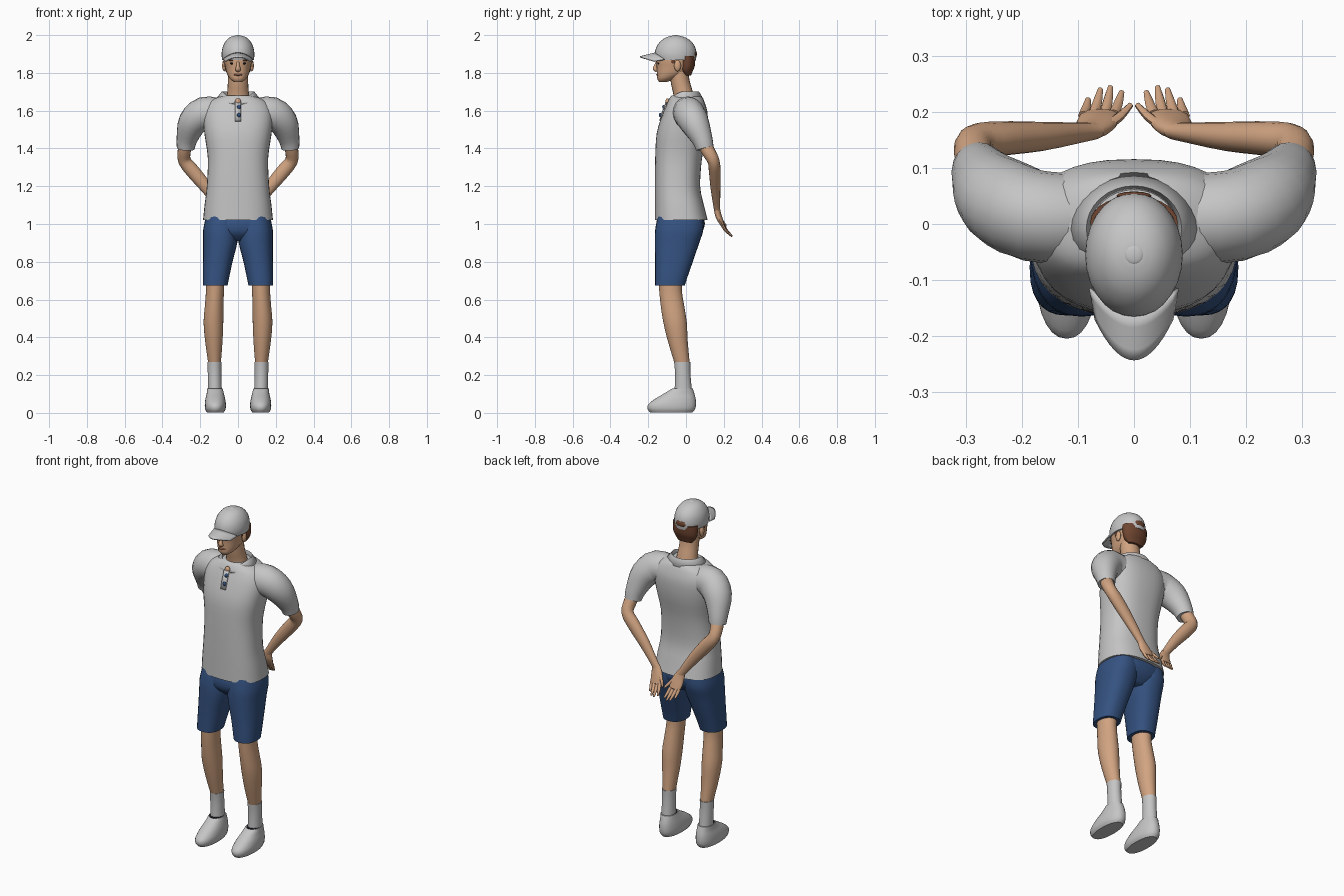
import bpy, bmesh
from math import sin, cos, pi, copysign
from mathutils import Vector

cube = bpy.data.objects.get("Cube")
if cube:
    bpy.data.objects.remove(cube)


def material(name, r, g, b):
    m = bpy.data.materials.new(name)
    m.use_nodes = True
    m.diffuse_color = (r, g, b, 1)
    m.node_tree.nodes["Principled BSDF"].inputs["Base Color"].default_value = (r, g, b, 1)
    return m


WHITE = material("pale grey cloth", .56, .56, .56)
SKIN = material("skin", .64, .37, .22)
NAVY = material("navy cloth", .035, .085, .22)
HAIR = material("brown hair", .16, .06, .03)
LIP = material("lip", .36, .14, .09)
DARK = material("dark trim", .015, .015, .025)


def mesh(name, verts, faces, mat, pair=False, thick=0):
    """Make one object, or a left and right pair."""
    for prefix, s in ((("left_", 1), ("right_", -1)) if pair else (("", 1),)):
        bm = bmesh.new()
        vs = [bm.verts.new((v[0] * s, v[1], v[2])) for v in verts]
        for f in faces:
            bm.faces.new([vs[i] for i in f])
        bmesh.ops.recalc_face_normals(bm, faces=bm.faces)
        me = bpy.data.meshes.new(prefix + name)
        bm.to_mesh(me)
        bm.free()
        me.materials.append(mat)
        ob = bpy.data.objects.new(prefix + name, me)
        bpy.context.collection.objects.link(ob)
        if thick:
            ob.modifiers.new("thickness", "SOLIDIFY").thickness = thick
        bpy.ops.object.select_all(action="DESELECT")
        ob.select_set(True)
        bpy.context.view_layer.objects.active = ob
        bpy.ops.object.shade_smooth_by_angle(angle=pi / 4)


def smooth(rows, steps=3):
    """Catmull-Rom through rows of numbers."""
    out = []
    for i in range(len(rows) - 1):
        quad = [rows[max(0, min(len(rows) - 1, i + k))] for k in (-1, 0, 1, 2)]
        for j in range(steps):
            t = j / steps
            out.append([b + t * ((c - a) + t * ((2*a - 5*b + 4*c - d) + t * (3*b - a - 3*c + d))) / 2
                        for a, b, c, d in zip(*quad)])
    return out + [list(rows[-1])]


def skin_rings(name, rings, mat, pair, caps=True):
    n = len(rings[0])
    verts = [v for ring in rings for v in ring]
    faces = [(k*n + i, k*n + (i+1) % n, (k+1)*n + (i+1) % n, (k+1)*n + i)
             for k in range(len(rings) - 1) for i in range(n)]
    if caps:
        faces += [tuple(range(n)), tuple(range(len(verts) - n, len(verts)))]
    mesh(name, verts, faces, mat, pair)


def stack(name, rows, mat, pair=False, power=1, n=28):
    """Level sections: z, centre x, half width, front y, back y."""
    def sq(v):
        return copysign(abs(v) ** power, v)
    rings = []
    for z, cx, w, f, b in smooth(rows):
        rings.append([(cx + w * sq(cos(2*pi*i/n)), (f+b)/2 + (b-f)/2 * sq(sin(2*pi*i/n)), z)
                      for i in range(n)])
    skin_rings(name, rings, mat, pair)


def tube(name, rows, mat, pair=True, n=16, ref=(0, 1, 0)):
    """Sections square to a path: x, y, z, radius along ref, other radius."""
    pts = smooth(rows)
    rings = []
    for k, p in enumerate(pts):
        t = (Vector(pts[min(k+1, len(pts)-1)][:3]) - Vector(pts[max(k-1, 0)][:3])).normalized()
        u = Vector(ref)
        u = (u - t * u.dot(t)).normalized()
        v = t.cross(u)
        rings.append([Vector(p[:3]) + u * p[3] * cos(2*pi*i/n) + v * p[4] * sin(2*pi*i/n)
                      for i in range(n)])
    skin_rings(name, rings, mat, pair)


def blob(name, c, r, mat, pair=False, n=12):
    rings = [[(c[0] + r[0]*sin(a)*cos(2*pi*i/n), c[1] + r[1]*sin(a)*sin(2*pi*i/n), c[2] + r[2]*cos(a))
              for i in range(n)] for a in [pi * (k + .1) / 8.2 for k in range(9)]]
    skin_rings(name, rings, mat, pair)


def strip(name, edges, mat, thick):
    """Surface through several equal point rows."""
    n = len(edges[0])
    mesh(name, [p for e in edges for p in e],
         [(k*n+i, k*n+i+1, k*n+n+i+1, k*n+n+i) for k in range(len(edges)-1) for i in range(n-1)],
         mat, thick=thick)


# Shirt body and sleeves
stack("shirt_body", [(1.02, 0, .185, -.165, .115), (1.1, 0, .177, -.165, .095),
                     (1.2, 0, .165, -.165, .075), (1.35, 0, .16, -.163, .085),
                     (1.48, 0, .178, -.155, .11), (1.58, 0, .185, -.125, .115),
                     (1.64, 0, .16, -.1, .1), (1.67, 0, .11, -.085, .085),
                     (1.68, 0, .08, -.075, .065)], WHITE, power=.8, n=36)
tube("sleeve", [(.1, .01, 1.58, .08, .085), (.18, .015, 1.585, .082, .088),
                (.24, .045, 1.535, .078, .078), (.27, .085, 1.45, .056, .056),
                (.277, .1, 1.4, .047, .047)], WHITE, n=20)

# Folded collar, open at the front
inner, fold, outer = [], [], []
for i in range(31):
    a = (i / 15 - 1) * pi * .95
    dip = max(0, -cos(a)) ** 2
    inner.append((.07 * sin(a), .065 * cos(a) - .01, 1.66 - .03 * dip))
    fold.append((.085 * sin(a), .076 * cos(a) - .008, 1.702 - .045 * dip))
    outer.append((.118 * sin(a), .1 * cos(a) - .008, 1.662 - .025 * dip))
strip("collar", [inner, fold, outer], WHITE, .006)

# Placket and buttons
strip("placket", [[(x, -.108, 1.645), (x, -.129, 1.59), (x, -.142, 1.545)] for x in (-.016, .016)],
      WHITE, .006)
for i, (y, z) in enumerate(((-.118, 1.62), (-.136, 1.577))):
    blob("button_%d" % i, (.006, y, z), (.011, .008, .011), NAVY)
blob("neck_opening", (0, -.098, 1.645), (.016, .012, .02), SKIN)

# Shorts
stack("shorts_seat", [(1.05, 0, .165, -.145, .09), (1.0, 0, .178, -.158, .1),
                      (.95, 0, .17, -.15, .08), (.91, 0, .09, -.11, .04)], NAVY, power=.85)
stack("shorts_leg", [(1.04, .085, .085, -.15, .09), (.97, .092, .092, -.163, .092),
                     (.9, .094, .09, -.165, .07), (.8, .107, .078, -.163, .036),
                     (.72, .116, .07, -.163, .008), (.675, .12, .065, -.163, -.006)],
      NAVY, True, power=.85)

# Legs, socks and shoes
stack("leg", [(.75, .122, .053, -.15, -.02), (.65, .122, .048, -.142, -.022),
              (.57, .126, .049, -.134, -.01), (.48, .13, .052, -.12, .004),
              (.38, .128, .046, -.096, .009), (.26, .124, .033, -.06, .02)], SKIN, True)
stack("sock", [(.27, .124, .037, -.063, .023), (.2, .124, .036, -.058, .024),
               (.08, .122, .038, -.062, .035)], WHITE, True)
stack("shoe", [(.003, .12, .045, -.19, .035), (.02, .12, .054, -.203, .048),
               (.045, .12, .056, -.2, .053), (.075, .12, .052, -.163, .051),
               (.1, .12, .046, -.12, .045), (.128, .122, .041, -.075, .036)],
      WHITE, True, power=.9)
stack("shoe_opening", [(.126, .122, .038, -.074, .03), (.13, .122, .037, -.073, .03)], DARK, True)

# Arms folded behind the back
tube("arm", [(.268, .08, 1.46, .036, .036), (.284, .115, 1.39, .036, .035),
             (.283, .145, 1.335, .032, .034), (.24, .152, 1.28, .031, .037),
             (.165, .156, 1.19, .026, .032), (.095, .163, 1.095, .018, .023),
             (.075, .166, 1.065, .016, .026)], SKIN)
tube("palm", [(.085, .164, 1.08, .015, .024), (.073, .17, 1.05, .017, .033),
              (.065, .182, 1.02, .015, .038), (.061, .196, .99, .01, .034)], SKIN)
for i, (x, y, z, tip) in enumerate(((.09, .193, .995, (.082, .222, .95)),
                                    (.072, .196, .988, (.06, .24, .937)),
                                    (.052, .197, .988, (.042, .244, .935)),
                                    (.036, .196, .995, (.022, .235, .942)),
                                    (.045, .177, 1.04, (.006, .212, .99)))):
    mid = ((x + tip[0]) / 2, (y + tip[1]) / 2 - .003, (z + tip[2]) / 2)
    tube("finger_%d" % i, [(x, y, z, .009, .01), (*mid, .008, .009), (*tip, .005, .005)], SKIN, n=8)

# Neck and head
tube("neck", [(0, -.005, 1.62, .06, .07), (0, -.015, 1.69, .052, .058),
              (0, -.03, 1.75, .05, .054), (0, -.04, 1.82, .05, .055)], SKIN, False, 20)
stack("head", [(1.752, 0, .022, -.142, -.1), (1.768, 0, .042, -.152, -.06),
               (1.795, 0, .058, -.154, -.005), (1.83, 0, .067, -.155, .03),
               (1.87, 0, .074, -.158, .042), (1.93, 0, .072, -.15, .04)], SKIN, power=.92)
tube("nose", [(0, -.15, 1.862, .006, .007), (0, -.162, 1.835, .009, .01),
              (0, -.163, 1.82, .012, .015), (0, -.152, 1.812, .008, .012)], SKIN, False, 10)
blob("ear", (.073, -.045, 1.838), (.011, .018, .03), SKIN, True)
blob("lips", (0, -.15, 1.79), (.024, .008, .006), LIP)
blob("eye", (.03, -.146, 1.85), (.013, .006, .005), DARK, True)
blob("eyebrow", (.031, -.147, 1.866), (.018, .006, .004), HAIR, True)

# Hair below the cap
stack("hair", [(1.785, 0, .046, -.005, .026), (1.81, 0, .066, -.028, .036),
               (1.84, 0, .076, -.035, .047), (1.89, 0, .078, -.045, .05)], HAIR)
tube("sideburn", [(.073, -.068, 1.88, .013, .005), (.071, -.066, 1.85, .008, .004)], HAIR, n=8)

# Cap with peak and rear gap
stack("cap_crown", [(1.868, 0, .084, -.158, .052), (1.9, 0, .087, -.166, .056),
                    (1.94, 0, .08, -.155, .047), (1.972, 0, .062, -.13, .022),
                    (1.99, 0, .04, -.1, -.01), (1.997, 0, .018, -.073, -.037)], WHITE)
blob("cap_button", (0, -.055, 1.995), (.018, .018, .005), WHITE)
blob("cap_rear_gap", (0, .05, 1.9), (.032, .008, .018), HAIR)
rows = []
for k in range(5):
    q = k / 4
    rows.append([(.08 * s * (1 - .12 * q), -.115 - .05 * (1 - s*s) - q * (.055 + .023 * (1 - s*s)),
                  1.908 - .035 * s * s - .02 * q * (1 - .5 * s * s))
                 for s in [i / 8 - 1 for i in range(17)]])
strip("cap_peak", rows, WHITE, .008)
